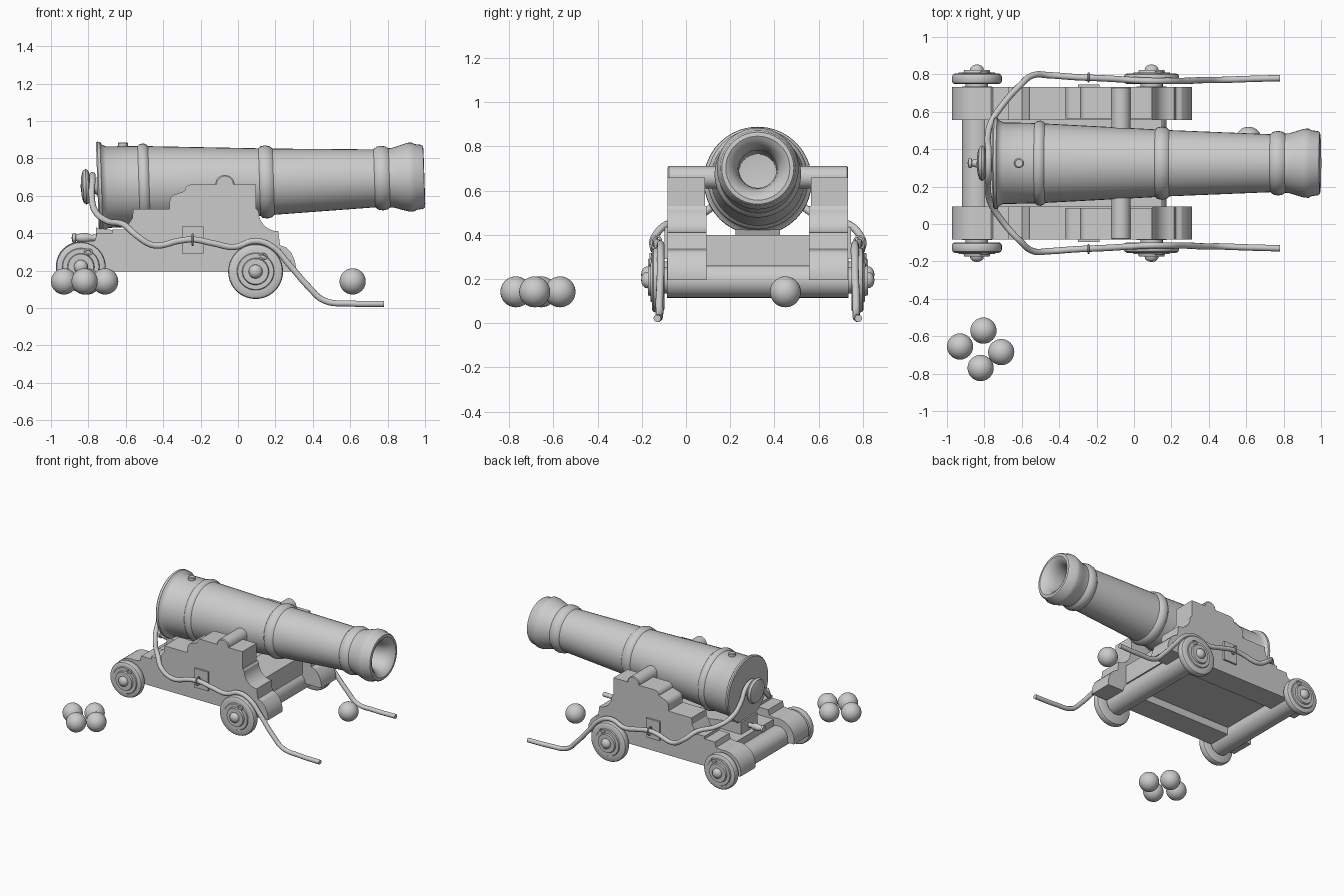
import bpy, bmesh, math
from mathutils import Vector

if "Cube" in bpy.data.objects:
    bpy.data.objects.remove(bpy.data.objects["Cube"])

CY = 0.325            # centre plane of the gun
TILT = math.pi / 2 - 0.033


def finish(name, bm, smooth=True, angle=35):
    bmesh.ops.remove_doubles(bm, verts=bm.verts, dist=1e-5)
    bmesh.ops.recalc_face_normals(bm, faces=bm.faces)
    me = bpy.data.meshes.new(name)
    bm.to_mesh(me)
    bm.free()
    ob = bpy.data.objects.new(name, me)
    bpy.context.collection.objects.link(ob)
    if smooth:
        bpy.ops.object.select_all(action='DESELECT')
        ob.select_set(True)
        bpy.context.view_layer.objects.active = ob
        bpy.ops.object.shade_smooth_by_angle(angle=math.radians(angle))
    return ob


def lathe(name, prof, loc, rot, segs=32):
    """Revolve (height, radius) points around local z."""
    bm = bmesh.new()
    vs = [bm.verts.new((r, 0, h)) for h, r in prof]
    es = [bm.edges.new(p) for p in zip(vs, vs[1:])]
    bmesh.ops.spin(bm, geom=vs + es, cent=(0, 0, 0), axis=(0, 0, 1),
                   angle=2 * math.pi, steps=segs)
    ob = finish(name, bm)
    ob.location, ob.rotation_euler = loc, rot
    return ob


def extrude(name, pts, y0, y1, bevel=0.0):
    """Extrude an xz outline from y0 to y1."""
    bm = bmesh.new()
    f = bm.faces.new([bm.verts.new((x, y0, z)) for x, z in pts])
    g = bmesh.ops.extrude_face_region(bm, geom=[f])
    bmesh.ops.translate(bm, vec=(0, y1 - y0, 0),
                        verts=[v for v in g['geom'] if isinstance(v, bmesh.types.BMVert)])
    ob = finish(name, bm, angle=25)
    if bevel:
        m = ob.modifiers.new("bevel", 'BEVEL')
        m.width, m.segments = bevel, 1
    return ob


def box(name, x0, x1, y0, y1, z0, z1):
    return extrude(name, [(x0, z0), (x1, z0), (x1, z1), (x0, z1)], y0, y1)


def arc(cx, cz, r, a0, a1, n=8):
    return [(cx + r * math.cos(math.radians(a0 + (a1 - a0) * i / n)),
             cz + r * math.sin(math.radians(a0 + (a1 - a0) * i / n))) for i in range(n + 1)]


def sphere(name, loc, r):
    bm = bmesh.new()
    bmesh.ops.create_uvsphere(bm, u_segments=32, v_segments=20, radius=r)
    ob = finish(name, bm, angle=60)
    ob.location = loc
    return ob


def tube(name, pts, r, cyclic=False):
    cu = bpy.data.curves.new(name, 'CURVE')
    cu.dimensions = '3D'
    cu.bevel_depth, cu.bevel_resolution, cu.resolution_u = r, 3, 6
    cu.use_fill_caps = True
    sp = cu.splines.new('BEZIER')
    sp.bezier_points.add(len(pts) - 1)
    for b, p in zip(sp.bezier_points, pts):
        b.co = p
        b.handle_left_type = b.handle_right_type = 'AUTO'
    sp.use_cyclic_u = cyclic
    ob = bpy.data.objects.new(name, cu)
    bpy.context.collection.objects.link(ob)
    return ob


# Barrel with breech flange, reinforcing rings, muzzle swell and bore
barrel = [(-.745, 0), (-.75, .08), (-.752, .215), (-.752, .238), (-.745, .245), (-.73, .243),
          (-.72, .228), (-.70, .218), (-.53, .215), (-.52, .224), (-.50, .228), (-.485, .222),
          (-.475, .212), (.115, .181), (.125, .191), (.15, .196), (.175, .19), (.19, .177),
          (.73, .155), (.745, .168), (.77, .173), (.795, .168), (.81, .158), (.83, .16),
          (.87, .172), (.91, .184), (.935, .185), (.95, .176), (.985, .171), (.995, .163),
          (.997, .145), (.985, .125), (.955, .103), (.91, .09), (.86, .085), (.35, .085), (.34, 0)]
lathe("barrel", barrel, (0, CY, .669), (0, TILT, 0), 40)

# Breech neck and flattened knob
lathe("breech_knob", [(-.74, 0), (-.74, .06), (-.765, .04), (-.79, .04), (-.793, .07),
                      (-.80, .088), (-.813, .095), (-.828, .085), (-.837, .055), (-.842, 0)],
      (0, CY, .675), (0, TILT, 0))

# Vent and trunnion bar
lathe("vent", [(0, 0), (0, .026), (.055, .026), (.06, .02), (.06, 0)],
      (-.615, CY, .826), (0, 0, 0), 16)
lathe("trunnions", [(-.408, 0), (-.408, .045), (-.403, .051), (.403, .051), (.408, .045), (.408, 0)],
      (-.07, CY, .66), (math.pi / 2, 0, 0))

# Carriage cheek outlines
cheek = ([(-.84, .195), (-.84, .10)][:1]
         + arc(-.84, .222, .134, 192, 80, 12)
         + [(-.765, .36), (-.755, .40), (-.67, .40), (-.67, .42), (-.60, .42), (-.585, .45),
            (-.565, .48), (-.56, .53), (.10, .53)]
         + arc(.215, .515, .105, 180, 270, 7)
         + [(.225, .335)] + [(.255, .325), (.285, .295), (.303, .255), (.31, .22), (.308, .195)])
block = ([(-.365, .53), (-.365, .57)] + arc(-.325, .57, .04, 165, 95, 4)
         + [(-.285, .625)] + arc(-.25, .625, .035, 170, 90, 4) + [(.095, .66), (.095, .53)])

wheel_y = .408


def wheel(name, x, z, r, s):
    prof = [(0, 0), (.0, .06), (.015, .06), (.015, r - .014), (.021, r - .004), (.03, r), (.056, r),
            (.065, r - .004), (.071, r - .014), (.071, .1), (.078, .096), (.078, .072),
            (.09, .068), (.09, .037), (.102, .035), (.112, .026), (.118, .014), (.12, 0)]
    lathe(name, prof, (x, CY + s * wheel_y, z), (-s * math.pi / 2, 0, 0), 40)
    # Linchpin ring above the hub
    y = CY + s * (wheel_y + .078)
    tube(name + "_pin", [(x + .04 + .018 * math.cos(a), y, z + .08 + .014 * math.sin(a))
                         for a in (0, 1.57, 3.14, 4.71)], .005, True)


for side, s in (("right", -1), ("left", 1)):
    a, b = CY + s * .232, CY + s * .408
    extrude("cheek_" + side, cheek, a, b)
    extrude("trunnion_block_" + side, block, a + s * .008, b)
    wheel("front_wheel_" + side, .094, .195, .147, s)
    wheel("rear_wheel_" + side, -.84, .22, .133, s)
    # Rope bracket plate with a frame and a staple over the rope
    o = CY + s * .404
    box("bracket_plate_" + side, -.30, -.185, o, o + s * .018, .29, .435)
    tube("rope_staple_" + side, [(-.243, o + s * .055 + .022 * math.cos(t), .365 + .03 * math.sin(t))
                                 for t in (0, 1.05, 2.09, 3.14, 4.19, 5.24)], .005, True)

# Axles
for name, x, z in (("front_axle", .094, .195), ("rear_axle", -.84, .22)):
    lathe(name, [(-.41, 0), (-.41, .08), (.41, .08), (.41, 0)], (x, CY, z), (math.pi / 2, 0, 0))

# Bed, front transom and elevating wedge with handle
box("bed", -.80, .10, CY - .235, CY + .235, .25, .34)
box("front_transom", -.10, .15, CY - .235, CY + .235, .26, .40)
extrude("wedge", [(-.76, .34), (-.30, .34), (-.30, .36), (-.76, .43)], CY - .10, CY + .10)
lathe("wedge_handle", [(0, 0), (0, .018), (.03, .016), (.05, .026), (.085, .024), (.11, .017),
                       (.115, .026), (.13, .024), (.135, 0)],
      (-.755, CY, .375), (0, -math.pi / 2, 0), 16)

# Breeching rope, looped around the neck and mirrored to both sides
half = [(-.778, .255, .685), (-.782, .19, .60), (-.765, .11, .52), (-.70, .01, .465),
        (-.61, -.09, .445), (-.54, -.145, .385), (-.45, -.145, .335), (-.31, -.135, .36),
        (-.24, -.132, .366), (-.13, -.127, .345), (-.02, -.12, .326), (.09, -.115, .358),
        (.18, -.115, .33), (.275, -.115, .23), (.38, -.12, .11), (.46, -.12, .04),
        (.60, -.125, .024), (.78, -.13, .022)]
rope = half[::-1] + [(-.778, CY, .71)] + [(x, 2 * CY - y, z) for x, y, z in half]
tube("rope", rope, .017)

# Cannonballs
for i, (x, y) in enumerate([(-.805, -.57), (-.93, -.655), (-.71, -.685), (-.82, -.77), (.613, .45)]):
    sphere("cannonball_%d" % (i + 1), (x, y, .142), .07)
